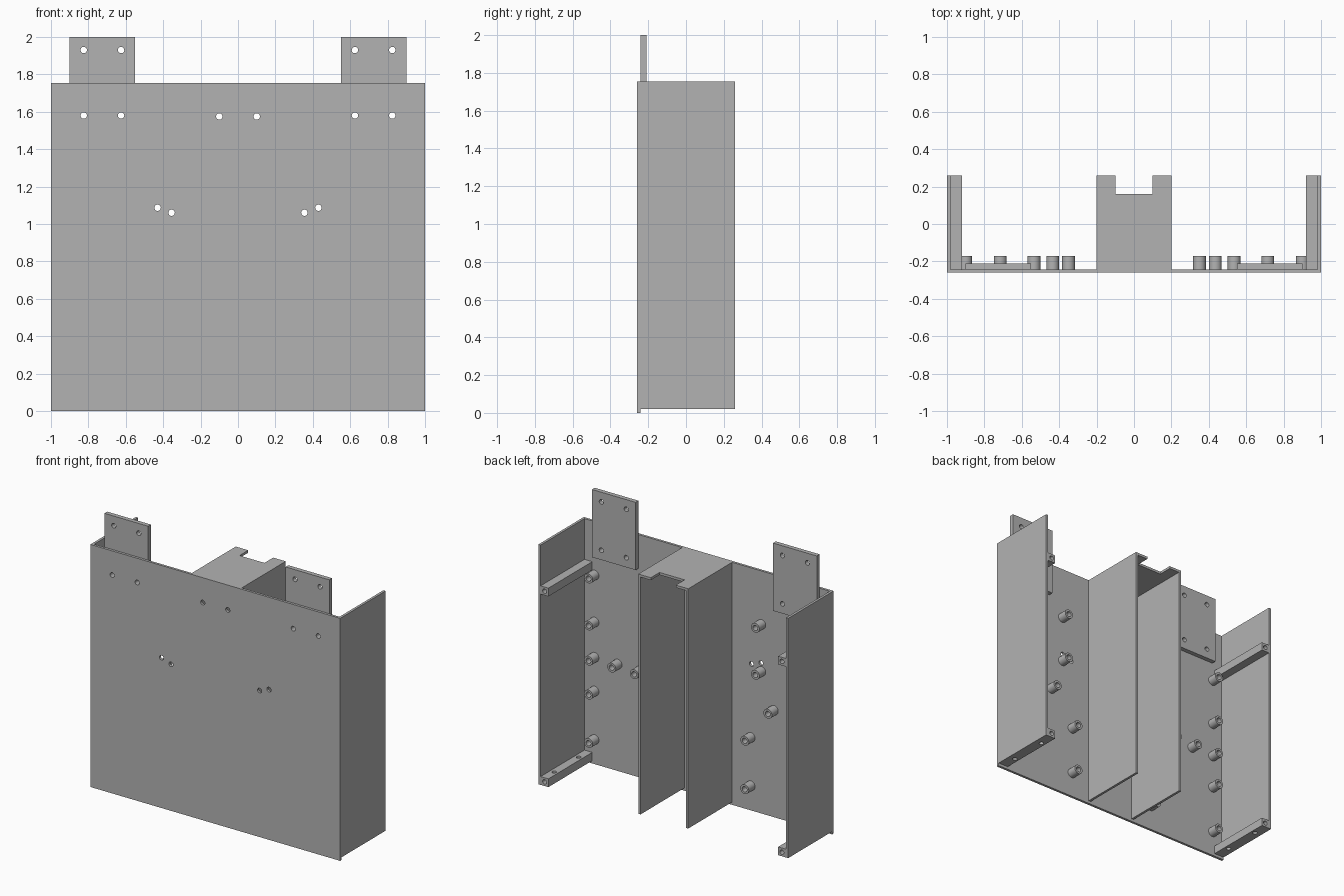
import bpy, bmesh
from math import pi
from mathutils import Matrix, Vector

cube = bpy.data.objects.get("Cube")
if cube:
    bpy.data.objects.remove(cube, do_unlink=True)

grey = bpy.data.materials.new("plain grey")
grey.use_nodes = True
grey.diffuse_color = (0.45, 0.45, 0.45, 1)
grey.node_tree.nodes["Principled BSDF"].inputs["Base Color"].default_value = grey.diffuse_color

TOP = 1.755      # top of the housing
BASE = 0.02      # underside of walls
FRONT = -0.26    # outer face of the front plate
INNER = -0.242   # inner face of the front plate
BACK = 0.26
WALL = 0.018
TURN = {"x": Matrix.Rotation(pi / 2, 4, "Y"),
        "y": Matrix.Rotation(pi / 2, 4, "X"),
        "z": Matrix.Identity(4)}


def finish(name, bm):
    mesh = bpy.data.meshes.new(name)
    bm.to_mesh(mesh)
    bm.free()
    obj = bpy.data.objects.new(name, mesh)
    bpy.context.collection.objects.link(obj)
    mesh.materials.append(grey)
    return obj


def box(name, x, y, z):
    bm = bmesh.new()
    bmesh.ops.create_cube(bm, size=1)
    for v in bm.verts:
        v.co = Vector([lo if c < 0 else hi for c, (lo, hi) in zip(v.co, (x, y, z))])
    return finish(name, bm)


def cylinders(name, centres, radius, depth, axis="y"):
    bm = bmesh.new()
    for c in centres:
        bmesh.ops.create_cone(bm, cap_ends=True, segments=24, radius1=radius, radius2=radius,
                              depth=depth, matrix=Matrix.Translation(c) @ TURN[axis])
    return finish(name, bm)


def cut(obj, cutter):
    mod = obj.modifiers.new("cut", "BOOLEAN")
    mod.operation = "DIFFERENCE"
    mod.solver = "EXACT"
    mod.object = cutter
    bpy.context.view_layer.objects.active = obj
    bpy.ops.object.modifier_apply(modifier=mod.name)
    bpy.data.objects.remove(cutter, do_unlink=True)


def smooth(obj):
    bpy.ops.object.select_all(action="DESELECT")
    obj.select_set(True)
    bpy.context.view_layer.objects.active = obj
    bpy.ops.object.shade_smooth_by_angle(angle=pi / 6)


def span(side, a, b):
    return sorted((side * a, side * b))


# Front plate with its screw holes
plate = box("front_plate", (-1, 1), (FRONT, INNER), (0, TOP))
holes = [(0.825, 1.58), (0.625, 1.58), (0.1, 1.575), (0.43, 1.087), (0.355, 1.06)]
cut(plate, cylinders("plate_holes", [(s * x, FRONT, z) for s in (-1, 1) for x, z in holes],
                     0.017, 0.2))
smooth(plate)

# Standoff layout on one half: outer column, middle post, inner group
posts = [(0.9, z) for z in (1.37, 1.03, 0.775, 0.53, 0.18)]
posts += [(0.715, 0.775), (0.535, 0.775), (0.435, 1.37), (0.435, 1.03), (0.35, 0.53), (0.35, 0.18)]

for side, label in ((1, "left"), (-1, "right")):
    # Side wall
    box(label + "_side_wall", span(side, 1 - WALL, 1), (INNER, BACK), (BASE, TOP))

    # Square rails, drilled in the back end, the lower one also drilled upright
    for level, z in (("lower", BASE), ("upper", 1.4)):
        rail = box(f"{label}_{level}_rail", span(side, 0.92, 1 - WALL), (INNER, BACK), (z, z + 0.06))
        cut(rail, cylinders("end_hole", [(side * 0.95, BACK, z + 0.03)], 0.016, 0.12))
        if level == "lower":
            cut(rail, cylinders("upright_holes", [(side * 0.95, y, z) for y in (-0.13, 0.15)],
                                0.016, 0.3, "z"))
        smooth(rail)

    # Mounting tab above the front plate
    tab = box(label + "_mounting_tab", span(side, 0.55, 0.9), (INNER, -0.21), (1.51, 2))
    cut(tab, cylinders("tab_holes", [(side * x, INNER, z) for x in (0.625, 0.825)
                                     for z in (1.58, 1.93)], 0.017, 0.2))
    smooth(tab)

    # Hollow standoffs
    tubes = cylinders(label + "_standoffs", [(side * x, -0.206, z) for x, z in posts], 0.034, 0.072)
    cut(tubes, cylinders("bores", [(side * x, -0.17, z) for x, z in posts], 0.019, 0.13))
    smooth(tubes)

    # Channel wall
    box(label + "_channel_wall", span(side, 0.2 - WALL, 0.2), (INNER, BACK), (BASE, TOP))

# Channel cap with a notch in its back edge
cap = box("channel_cap", (-0.2 + WALL, 0.2 - WALL), (INNER, BACK), (TOP - WALL, TOP))
cut(cap, box("notch", (-0.1, 0.1), (0.16, 0.4), (TOP - 0.1, TOP + 0.1)))
